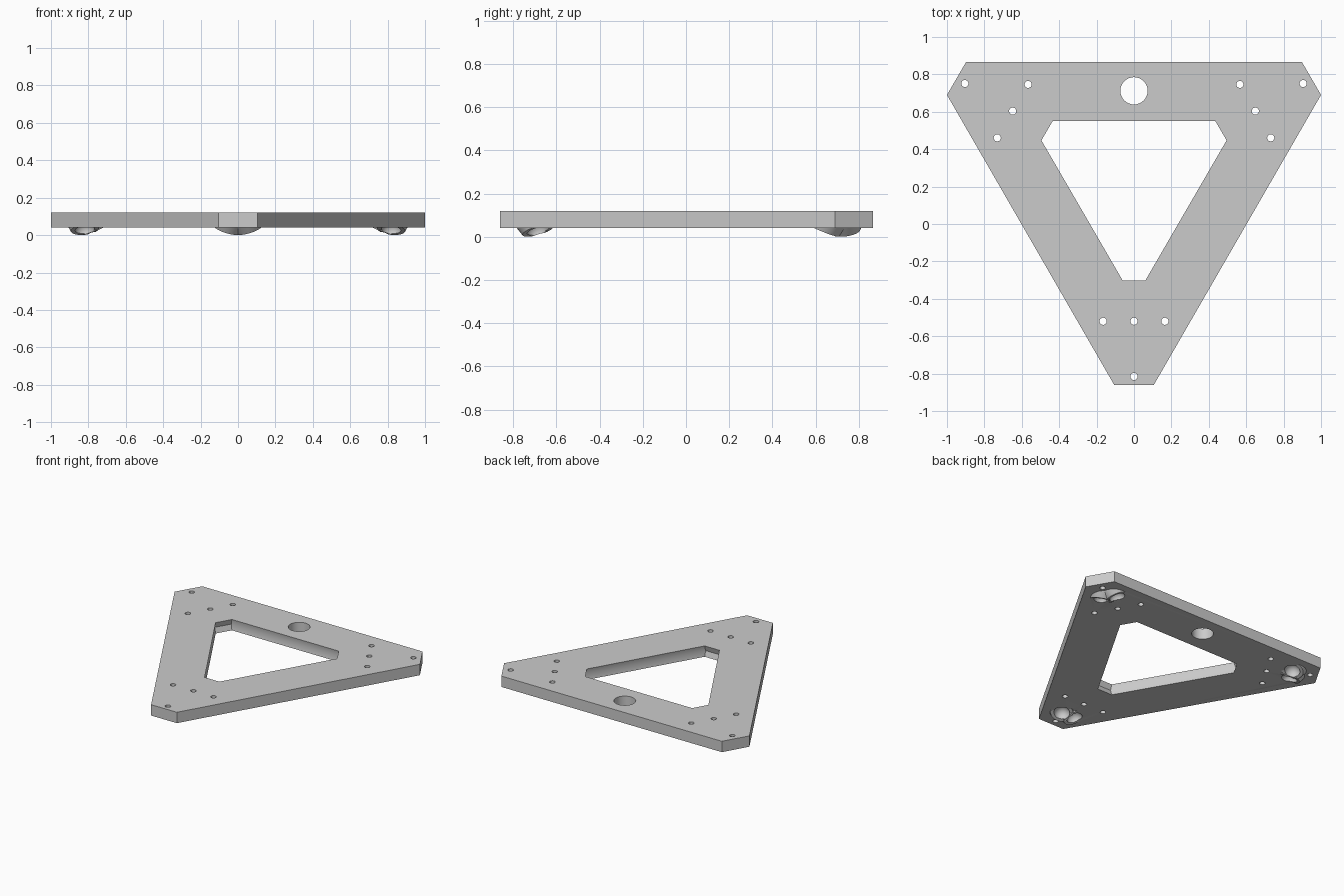
import bpy, bmesh, math
from mathutils import Vector, Matrix

if "Cube" in bpy.data.objects:
    bpy.data.objects.remove(bpy.data.objects["Cube"])

CY = 0.229            # centre of the three-fold symmetry
Z0, Z1 = 0.04, 0.12   # plate underside and top


def finish(bm, name):
    bmesh.ops.recalc_face_normals(bm, faces=bm.faces)
    me = bpy.data.meshes.new(name)
    bm.to_mesh(me)
    bm.free()
    ob = bpy.data.objects.new(name, me)
    bpy.context.collection.objects.link(ob)
    return ob


def boolean(ob, tool, op):
    bpy.context.view_layer.objects.active = ob
    m = ob.modifiers.new(op, 'BOOLEAN')
    m.operation, m.solver, m.object = op, 'EXACT', tool
    bpy.ops.object.modifier_apply(modifier=m.name)
    bpy.data.objects.remove(tool)


def loft(name, loops):
    # closed solid through stacked loops of equal length
    bm = bmesh.new()
    rings = [[bm.verts.new((x, y, z)) for x, y in pts] for pts, z in loops]
    n = len(rings[0])
    for a, b in zip(rings, rings[1:]):
        for i in range(n):
            j = (i + 1) % n
            bm.faces.new((a[i], a[j], b[j], b[i]))
    bm.faces.new(rings[0][::-1])
    bm.faces.new(rings[-1])
    return finish(bm, name)


def mirrored(half):
    return half + [(-x, y) for x, y in reversed(half)]


def cone(name, r1, r2, depth, mat, seg=32):
    bm = bmesh.new()
    bmesh.ops.create_cone(bm, cap_ends=True, segments=seg, radius1=r1,
                          radius2=r2, depth=depth, matrix=mat)
    return finish(bm, name)


def hole(x, y, r):
    boolean(plate, cone("hole_cutter", r, r, 0.3,
                        Matrix.Translation((x, y, 0.08))), 'DIFFERENCE')


# Plate with clipped corners
outer = mirrored([(0.105, -0.862), (1.0, 0.69), (0.898, 0.866)])
plate = loft("triangular_plate", [(outer, Z0), (outer, Z1)])

# Central opening with a slightly grooved wall
inner = mirrored([(0.06, -0.303), (0.495, 0.447), (0.435, 0.55)])
k = 1.025
groove = [(x * k, CY + (y - CY) * k) for x, y in inner]
boolean(plate, loft("opening_cutter", [(inner, 0.0), (inner, Z0), (groove, 0.08),
                                       (inner, Z1), (inner, 0.2)]), 'DIFFERENCE')

# Tilted joint seats, a pair under each corner
seats = []
for i in range(3):
    turn = (Matrix.Translation((0, CY, 0)) @ Matrix.Rotation(i * math.tau / 3, 4, 'Z')
            @ Matrix.Translation((0, -CY, 0)))
    for s in (-1, 1):
        n = Vector((0.29 * s, 0.29, -1)).normalized()
        tilt = n.to_track_quat('Z', 'Y').to_matrix().to_4x4()
        place = turn @ Matrix.Translation((0.055 * s, -0.685, 0.029)) @ tilt
        seats.append(place)
        boolean(plate, cone("seat", 0.095, 0.075, 0.05,
                            place @ Matrix.Translation((0, 0, -0.025))), 'UNION')

# Spherical sockets in the seats
for place in seats:
    bm = bmesh.new()
    bmesh.ops.create_uvsphere(bm, u_segments=32, v_segments=16, radius=0.053,
                              matrix=place @ Matrix.Translation((0, 0, 0.006)))
    boolean(plate, finish(bm, "socket_cutter"), 'DIFFERENCE')

# Cable hole and screw holes
hole(0, 0.712, 0.073)
for i in range(3):
    a = i * math.tau / 3
    for x, y in ((0, -0.815), (0, -0.52), (0.165, -0.52), (-0.165, -0.52)):
        d = y - CY
        hole(x * math.cos(a) - d * math.sin(a),
             CY + x * math.sin(a) + d * math.cos(a), 0.019)

plate.select_set(True)
bpy.context.view_layer.objects.active = plate
bpy.ops.object.shade_smooth_by_angle(angle=math.radians(25))
